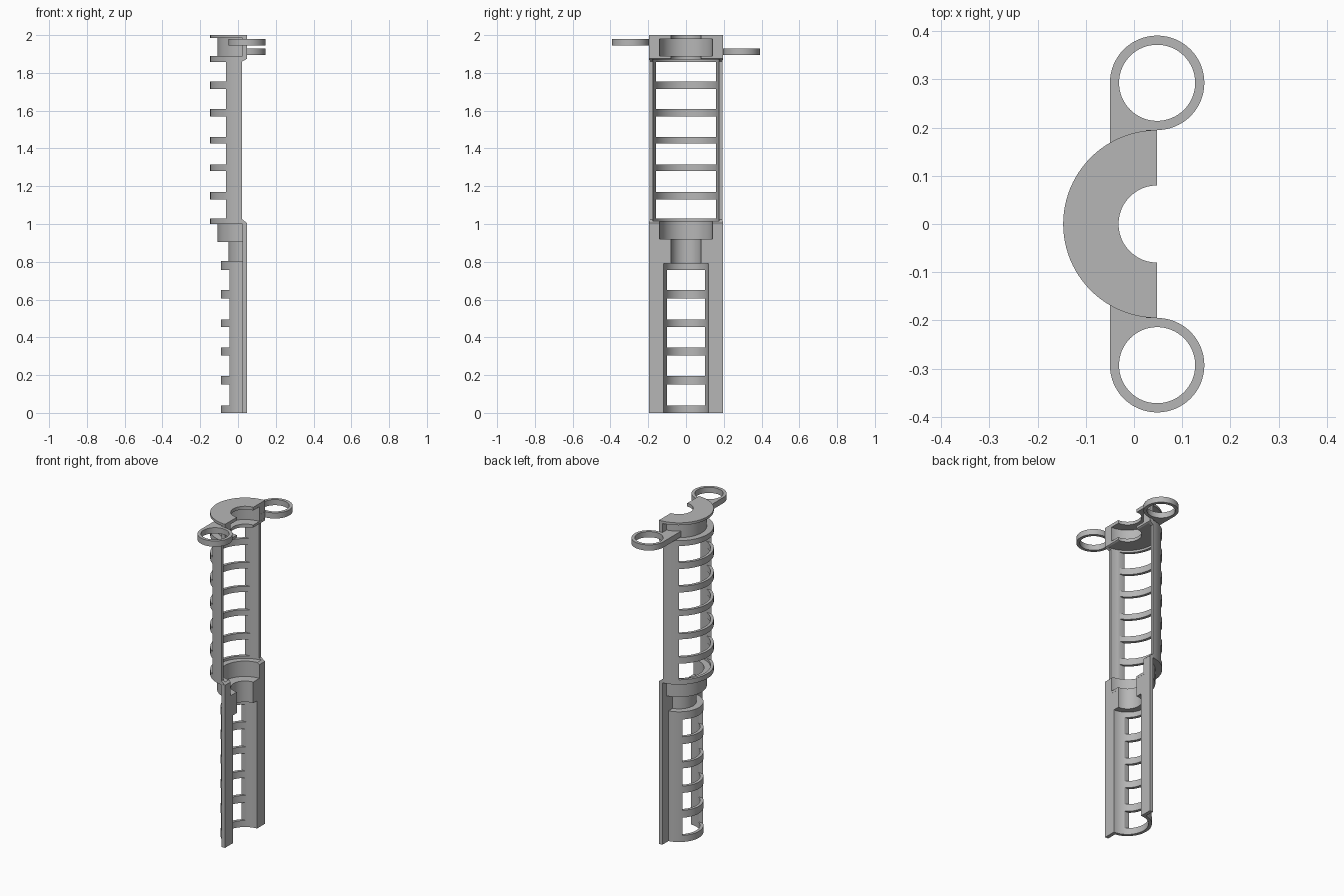
import bpy, bmesh, math
from mathutils import Matrix, Vector

if "Cube" in bpy.data.objects:
    bpy.data.objects.remove(bpy.data.objects["Cube"])

CX = 0.048          # x of the shell's axis, which is also the open cut plane
STEPS = 48          # segments over the half turn

grey = bpy.data.materials.new("plain_grey")
grey.diffuse_color = (0.47, 0.47, 0.47, 1)
grey.use_nodes = True
grey.node_tree.nodes["Principled BSDF"].inputs["Base Color"].default_value = grey.diffuse_color


def make(name, bm):
    bmesh.ops.recalc_face_normals(bm, faces=bm.faces)
    me = bpy.data.meshes.new(name)
    bm.to_mesh(me)
    bm.free()
    me.materials.append(grey)
    ob = bpy.data.objects.new(name, me)
    bpy.context.collection.objects.link(ob)
    return ob


def prism(name, pts, direction):
    """Extrude a closed outline of 3D points along a direction."""
    bm = bmesh.new()
    face = bm.faces.new([bm.verts.new(p) for p in pts])
    geo = bmesh.ops.extrude_face_region(bm, geom=[face])["geom"]
    moved = [v for v in geo if isinstance(v, bmesh.types.BMVert)]
    bmesh.ops.translate(bm, verts=moved, vec=Vector(direction))
    return make(name, bm)


def box(name, x0, x1, y0, y1, z0, z1):
    return prism(name, [(x0, y0, z0), (x1, y0, z0), (x1, y1, z0), (x0, y1, z0)],
                 (0, 0, z1 - z0))


def boolean(ob, other, op):
    mod = ob.modifiers.new(op, "BOOLEAN")
    mod.operation, mod.solver, mod.object = op, "EXACT", other
    bpy.context.view_layer.objects.active = ob
    bpy.ops.object.modifier_apply(modifier=mod.name)
    bpy.data.objects.remove(other)


def smooth(ob):
    bpy.ops.object.select_all(action="DESELECT")
    ob.select_set(True)
    bpy.context.view_layer.objects.active = ob
    bpy.ops.object.shade_smooth_by_angle(angle=math.radians(30))


# Half shell: wall section (radius, z) turned half way round the axis
section = [(.137, 0), (.137, .805), (.098, .805), (.098, .905), (.156, .905),
           (.156, 1.0), (.195, 1.0), (.195, 1.89), (.156, 1.89), (.156, 1.985),
           (.195, 1.985), (.195, 2.0), (.08, 2.0), (.08, 1.98), (.14, 1.98),
           (.14, 1.89), (.08, 1.89), (.08, 1.87), (.177, 1.87), (.177, 1.015),
           (.14, 1.015), (.14, .92), (.08, .92), (.08, .79), (.118, .79), (.118, 0)]
bm = bmesh.new()
rows = []
for i in range(STEPS + 1):
    a = math.pi * i / STEPS
    rows.append([bm.verts.new((CX - r * math.sin(a), r * math.cos(a), z))
                 for r, z in section])
n = len(section)
for r0, r1 in zip(rows, rows[1:]):
    for j in range(n):
        k = (j + 1) % n
        bm.faces.new((r0[j], r0[k], r1[k], r1[j]))
bm.faces.new(rows[0])
bm.faces.new(rows[-1])
shell = make("half_shell", bm)

# Flat side flanges beside the lower tube and the top collar
lower = [(.125, 0), (.195, 0), (.195, 1.005), (.148, 1.005),
         (.148, .912), (.09, .912), (.09, .798), (.125, .798)]
upper = [(.148, 1.88), (.195, 1.88), (.195, 1.99), (.148, 1.99)]
for s in (-1, 1):
    for outline in (lower, upper):
        boolean(shell, prism("flange", [(.025, s * y, z) for y, z in outline],
                             (.0225, 0, 0)), "UNION")

# Set the upper tube's long edges back, with sloped ends
boolean(shell, prism("edge_cutter", [(.022, -.3, 1.025), (.048, -.3, 1.005), (.1, -.3, .965),
                                     (.1, -.3, 1.905), (.048, -.3, 1.875), (.022, -.3, 1.86)],
                     (0, .6, 0)), "DIFFERENCE")

# Rows of windows in the upper and lower tubes
upper_windows = [(1.03, 1.13), (1.17, 1.28), (1.315, 1.425),
                 (1.46, 1.57), (1.608, 1.715), (1.755, 1.857)]
lower_windows = [(.04, .15), (.195, .303), (.345, .455), (.495, .605), (.65, .757)]
for half_width, windows in ((.16, upper_windows), (.1, lower_windows)):
    for z0, z1 in windows:
        boolean(shell, box("window_cutter", -.3, .01, -half_width, half_width, z0, z1),
                "DIFFERENCE")
smooth(shell)

# Side rings with a square shoulder running back to the collar
RY, R_OUT, R_IN = .293, .098, .079
for name, s, z0 in (("front_ring", -1, 1.945), ("back_ring", 1, 1.895)):
    pts = []
    for i in range(49):
        a = math.pi - 1.5 * math.pi * i / 48
        pts.append((CX + R_OUT * math.cos(a), s * (RY + R_OUT * math.sin(a)), z0))
    for deg in (90, 104, 118, 131.5):
        a = math.radians(deg)
        pts.append((CX + .148 * math.cos(a), s * .148 * math.sin(a), z0))
    ring = prism(name, pts, (0, 0, .035))
    bm = bmesh.new()
    bmesh.ops.create_cone(bm, cap_ends=True, segments=64, radius1=R_IN, radius2=R_IN,
                          depth=.2, matrix=Matrix.Translation((CX, s * RY, z0)))
    boolean(ring, make("hole_cutter", bm), "DIFFERENCE")
    smooth(ring)
